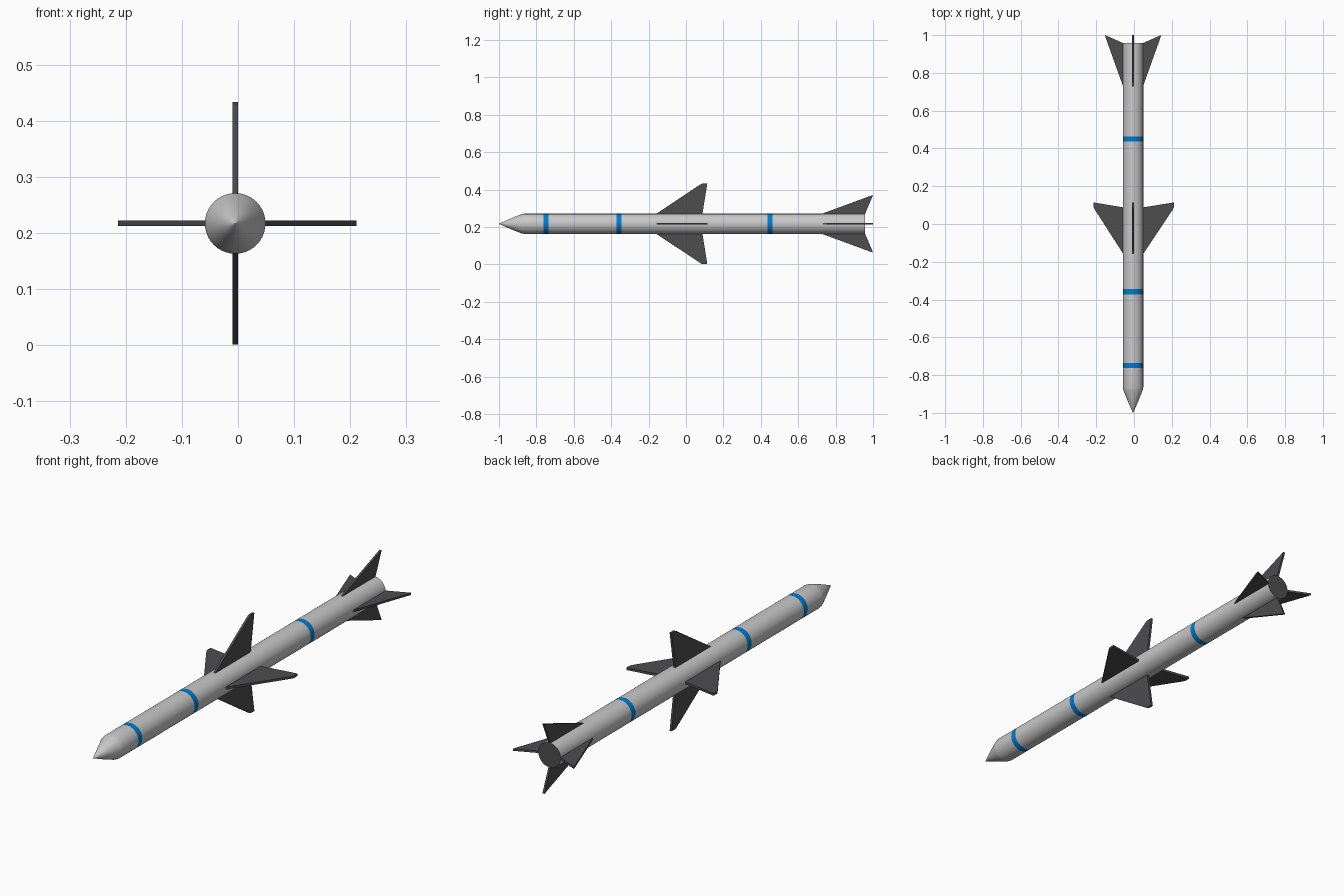
import bpy, bmesh, math
from mathutils import Vector

if "Cube" in bpy.data.objects:
    bpy.data.objects.remove(bpy.data.objects["Cube"])

CX, CZ, R = -0.005, 0.217, 0.054      # body axis and radius


def material(name, rgb):
    m = bpy.data.materials.new(name)
    m.diffuse_color = (*rgb, 1)
    m.use_nodes = True
    m.node_tree.nodes["Principled BSDF"].inputs["Base Color"].default_value = m.diffuse_color
    return m


grey = material("light_grey", (0.58, 0.58, 0.58))
dark = material("dark_grey", (0.075, 0.075, 0.078))
blue = material("blue", (0.0, 0.2, 0.62))


def finish(name, bm, mats):
    bmesh.ops.recalc_face_normals(bm, faces=bm.faces)
    me = bpy.data.meshes.new(name)
    bm.to_mesh(me)
    bm.free()
    for m in mats:
        me.materials.append(m)
    ob = bpy.data.objects.new(name, me)
    bpy.context.collection.objects.link(ob)
    return ob


# Body: profile (y, radius) spun around the long axis, stripes cut in as rings
bands = [(-0.763, -0.736), (-0.372, -0.345), (0.436, 0.463)]
profile = [(-0.999, 0.001), (-0.935, 0.029), (-0.88, 0.051), (-0.865, R)]
profile += [(y, R) for b in bands for y in b] + [(0.957, R)]
N = 40
bm = bmesh.new()
rings = [[bm.verts.new((CX + r * math.cos(2 * math.pi * i / N), y,
                        CZ + r * math.sin(2 * math.pi * i / N))) for i in range(N)]
         for y, r in profile]
for a, b in zip(rings, rings[1:]):
    y = (a[0].co.y + b[0].co.y) / 2
    for i in range(N):
        f = bm.faces.new((a[i], a[(i + 1) % N], b[(i + 1) % N], b[i]))
        f.material_index = 1 if any(lo < y < hi for lo, hi in bands) else 0
tip = bm.verts.new((CX, -1.0, CZ))
for i in range(N):
    bm.faces.new((rings[0][i], rings[0][(i + 1) % N], tip))
# Dark rear cap
bm.faces.new(rings[-1]).material_index = 2
body = finish("body", bm, [grey, blue, dark])
bpy.context.view_layer.objects.active = body
body.select_set(True)
bpy.ops.object.shade_smooth_by_angle(angle=math.radians(40))


# Fins: outline in (y, radius), given thickness and turned around the body
def fin(name, outline, angle, thick):
    out = Vector((math.cos(angle), 0, math.sin(angle)))
    side = Vector((-math.sin(angle), 0, math.cos(angle))) * thick / 2
    axis = Vector((CX, 0, CZ))
    bm = bmesh.new()
    top, bottom = ([bm.verts.new(axis + Vector((0, y, 0)) + out * r + side * s)
                    for y, r in outline] for s in (1, -1))
    bm.faces.new(top)
    bm.faces.new(bottom[::-1])
    n = len(outline)
    for i in range(n):
        j = (i + 1) % n
        bm.faces.new((top[i], bottom[i], bottom[j], top[j]))
    finish(name, bm, [dark])


wing = [(-0.155, 0.03), (-0.158, 0.054), (0.078, 0.211), (0.088, 0.216),
        (0.114, 0.216), (0.088, 0.054), (0.088, 0.03)]
tail = [(0.722, 0.03), (0.722, 0.052), (0.988, 0.150), (1.0, 0.153),
        (0.956, 0.05), (0.956, 0.03)]
for k, where in enumerate(("right", "top", "left", "bottom")):
    a = k * math.pi / 2
    scale = 0.965 if where == "left" else 1.0
    fin("wing_" + where, [(y, r * scale) for y, r in wing], a, 0.010)
    fin("tail_fin_" + where, [(y, r * (0.97 if k % 2 == 0 else 1)) for y, r in tail], a, 0.009)
